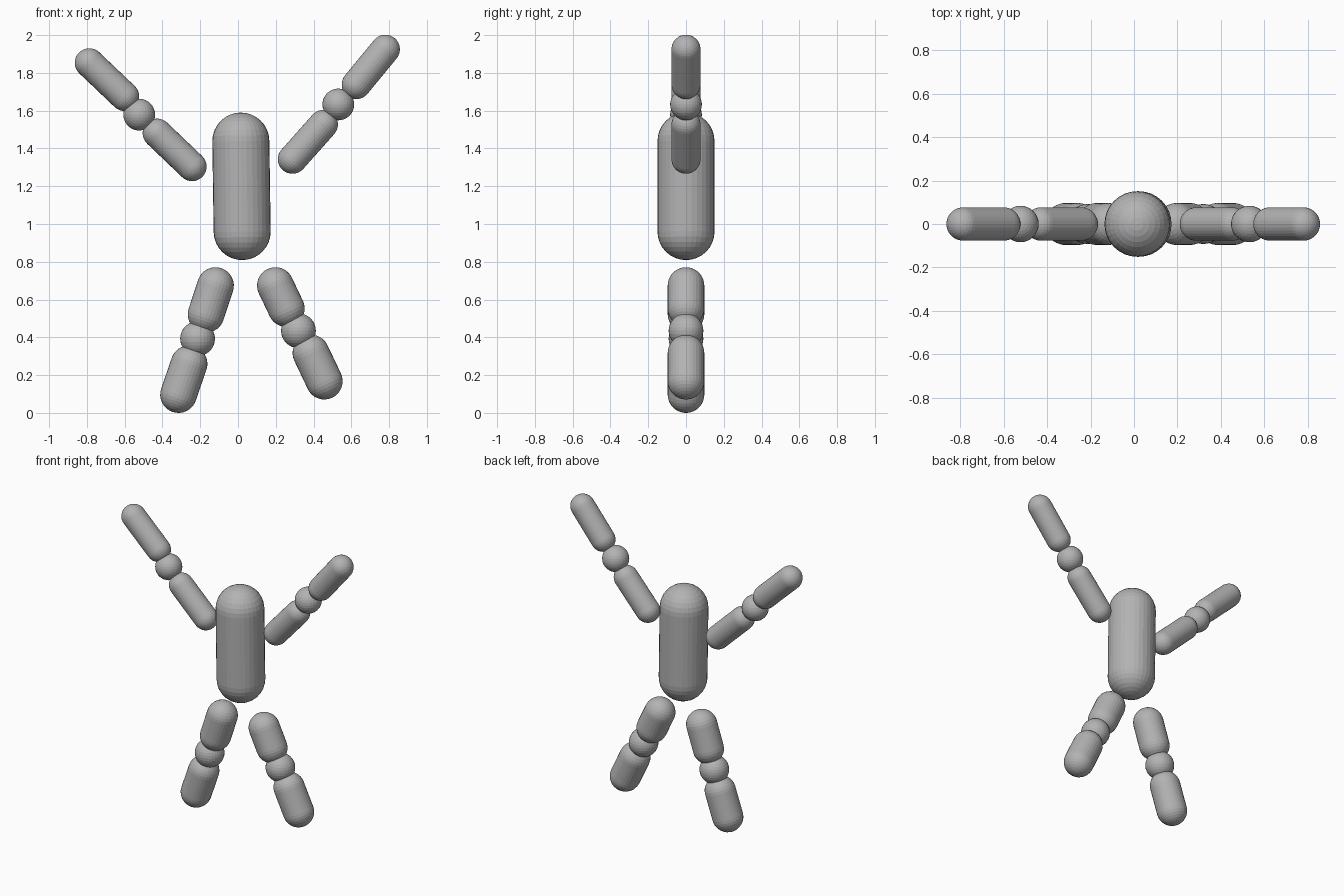
import bpy, bmesh, math
from mathutils import Vector

if "Cube" in bpy.data.objects:
    bpy.data.objects.remove(bpy.data.objects["Cube"])

SEGMENTS = 32   # sides around each capsule
RINGS = 8       # rings per rounded end

grey = bpy.data.materials.new("matte grey")
grey.diffuse_color = (0.45, 0.45, 0.45, 1)
grey.use_nodes = True
grey.node_tree.nodes["Principled BSDF"].inputs["Base Color"].default_value = grey.diffuse_color


def capsule(name, a, b, radius):
    """Flat-faced capsule between the end centres a and b, given as (x, z)."""
    start, end = Vector((a[0], 0, a[1])), Vector((b[0], 0, b[1]))
    axis = end - start
    half = axis.length / 2
    # Half outline from bottom pole to top pole
    profile = []
    for side in (-1, 1):
        for i in range(RINGS + 1):
            t = math.pi / 2 * i / RINGS
            angle = t - math.pi / 2 if side < 0 else t
            profile.append((radius * math.cos(angle),
                            side * half + radius * math.sin(angle)))
    bm = bmesh.new()
    verts = [bm.verts.new((r, 0, z)) for r, z in profile]
    edges = [bm.edges.new(pair) for pair in zip(verts, verts[1:])]
    bmesh.ops.spin(bm, geom=verts + edges, cent=(0, 0, 0), axis=(0, 0, 1),
                   angle=2 * math.pi, steps=SEGMENTS, use_duplicate=False)
    bmesh.ops.remove_doubles(bm, verts=bm.verts, dist=1e-5)
    bmesh.ops.recalc_face_normals(bm, faces=bm.faces)
    finish(name, bm, (start + end) / 2, math.atan2(axis.x, axis.z))


def ball(name, centre, radius, tilt=0):
    """Flat-faced joint ball."""
    bm = bmesh.new()
    bmesh.ops.create_uvsphere(bm, u_segments=SEGMENTS, v_segments=2 * RINGS,
                              radius=radius)
    finish(name, bm, (centre[0], 0, centre[1]), tilt)


def finish(name, bm, location, tilt):
    mesh = bpy.data.meshes.new(name)
    bm.to_mesh(mesh)
    bm.free()
    mesh.materials.append(grey)
    obj = bpy.data.objects.new(name, mesh)
    obj.location = location
    obj.rotation_euler = (0, tilt, 0)
    bpy.context.collection.objects.link(obj)


def limb(names, radius, joint_radius, upper, joint, lower):
    """Two capsule segments with a joint ball in between."""
    capsule(names[0], *upper, radius)
    ball(names[1], joint, joint_radius)
    capsule(names[2], *lower, radius)


# Body
capsule("torso", (0.022, 0.96), (0.015, 1.439), 0.151)

# Raised arms
ARM, ELBOW = 0.077, 0.084
limb(("right_upper_arm", "right_elbow", "right_forearm"), ARM, ELBOW,
     ((0.288, 1.343), (0.452, 1.527)), (0.531, 1.633),
     ((0.626, 1.738), (0.780, 1.925)))
limb(("left_upper_arm", "left_elbow", "left_forearm"), ARM, ELBOW,
     ((-0.243, 1.304), (-0.428, 1.481)), (-0.523, 1.579),
     ((-0.600, 1.675), (-0.787, 1.853)))

# Spread legs
LEG, KNEE = 0.097, 0.092
limb(("left_thigh", "left_knee", "left_shin"), LEG, KNEE,
     ((-0.119, 0.674), (-0.169, 0.522)), (-0.214, 0.393),
     ((-0.259, 0.260), (-0.315, 0.097)))
limb(("right_thigh", "right_knee", "right_shin"), LEG, KNEE,
     ((0.198, 0.674), (0.256, 0.552)), (0.320, 0.435),
     ((0.386, 0.317), (0.457, 0.168)))
